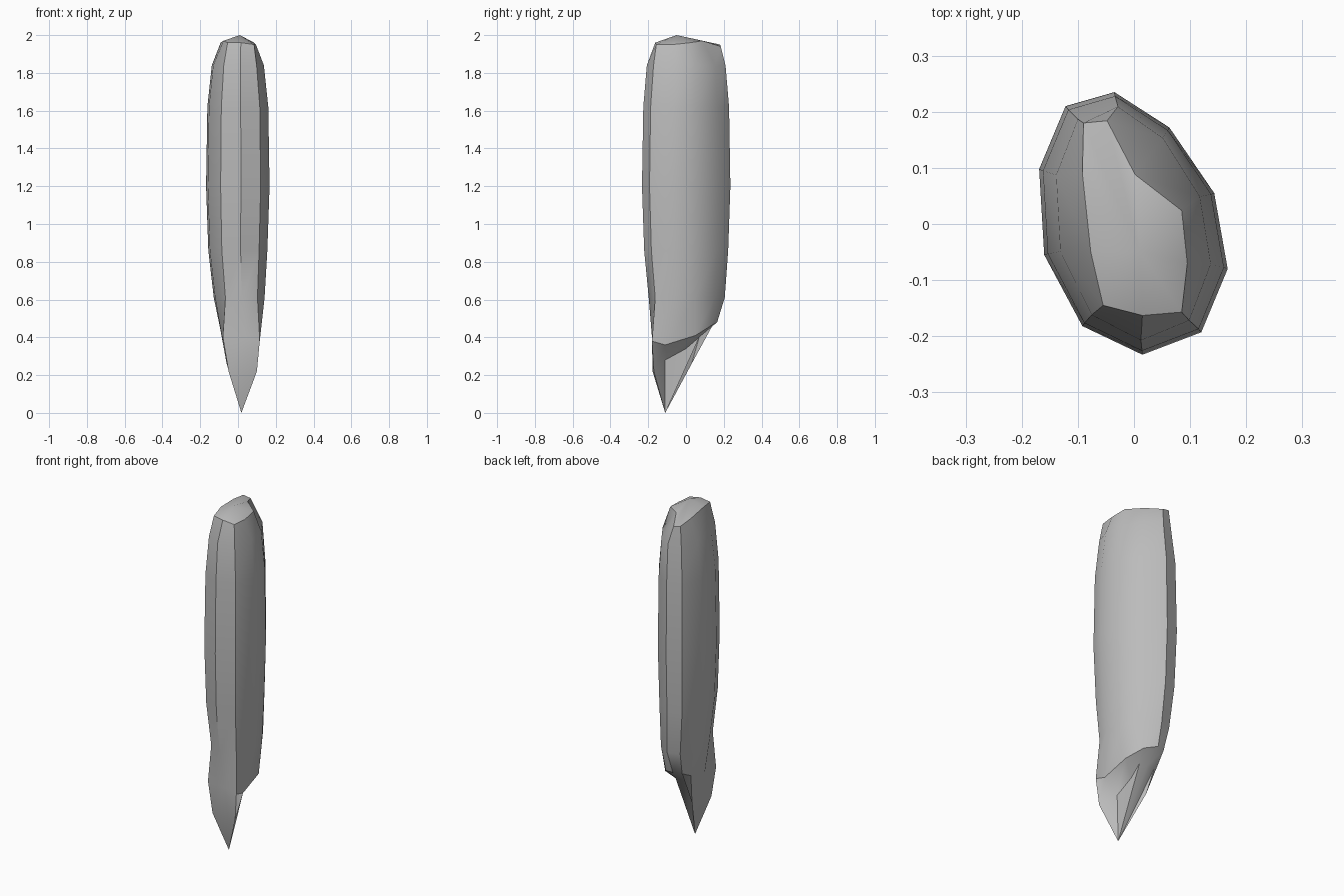
import bpy
import bmesh
import math
from mathutils import Vector

# Remove the default object only
default_cube = bpy.data.objects.get("Cube")
if default_cube:
    bpy.data.objects.remove(default_cube, do_unlink=True)

# One plain stone colour
stone = bpy.data.materials.new("stone_grey")
stone.use_nodes = True
stone_colour = (0.5, 0.5, 0.5, 1.0)
stone.diffuse_color = stone_colour
stone.node_tree.nodes["Principled BSDF"].inputs["Base Color"].default_value = stone_colour

# Ten-sided cross-section at the widest height, running clockwise from the back
outline = [(-.035, .235), (.063, .172), (.143, .055), (.167, -.08), (.12, -.193),
           (.015, -.233), (-.092, -.182), (-.16, -.055), (-.169, .098), (-.122, .21)]

# Chipped crown ring
crown = [(-.048, .184, 1.94), (.002, .088, 1.97), (.085, .024, 1.96), (.095, -.07, 1.95),
         (.085, -.157, 1.95), (.015, -.163, 1.96), (-.055, -.145, 1.96),
         (-.077, -.05, 1.97), (-.092, .09, 1.96), (-.09, .18, 1.95)]

# Body levels: height, width scale, depth scale, sideways shift, depth shift
levels = [(1.84, .82, .89, 0, 0), (1.62, .96, .97, 0, 0), (1.2, 1, 1, 0, 0),
          (.86, .93, .95, 0, 0), (.61, .8, .86, .007, .003)]

# Lower rim of the body, and the narrower root of the point beneath the notch
rim = [(-.03, .165, .48), (.04, .13, .46), (.1, .05, .41), (.11, -.11, .36),
       (.115, -.18, .38), (.04, -.18, .4), (-.08, -.165, .4),
       (-.085, -.05, .4), (-.095, .09, .45), (-.08, .15, .48)]
root = [(-.03, .07, .4), (.02, .07, .4), (.02, 0, .34), (.025, -.11, .28),
        (.1, -.17, .22), (.065, -.177, .22), (-.05, -.165, .22),
        (-.055, -.05, .25), (-.06, .03, .26), (-.08, .07, .4)]


def body_ring(height, width, depth, shift_x, shift_y):
    """Scale the widest outline to one level of the body."""
    return [(x * width + shift_x, y * depth + shift_y, height) for x, y in outline]


def add_ring(bm, points):
    return [bm.verts.new(Vector(point)) for point in points]


def bridge(bm, upper, lower):
    """Join two rings with a band of quads."""
    count = len(upper)
    for i in range(count):
        j = (i + 1) % count
        bm.faces.new((upper[i], upper[j], lower[j], lower[i]))


def close_to_point(bm, ring, point):
    """Fan a ring into a single point."""
    peak = bm.verts.new(Vector(point))
    for i, vertex in enumerate(ring):
        bm.faces.new((vertex, ring[(i + 1) % len(ring)], peak))


# Loft the stone from crown to point
bm = bmesh.new()
sections = [crown] + [body_ring(*level) for level in levels] + [rim, root]
rings = [add_ring(bm, section) for section in sections]
for upper, lower in zip(rings, rings[1:]):
    bridge(bm, upper, lower)
close_to_point(bm, rings[0], (.01, -.05, 2))
close_to_point(bm, rings[-1], (.018, -.11, 0))
bmesh.ops.recalc_face_normals(bm, faces=bm.faces[:])

mesh = bpy.data.meshes.new("pointed_stone")
bm.to_mesh(mesh)
bm.free()
mesh.materials.append(stone)
pointed_stone = bpy.data.objects.new("pointed_stone", mesh)
bpy.context.collection.objects.link(pointed_stone)

# Soften the broad sides while keeping the chipped edges sharp
bpy.ops.object.select_all(action="DESELECT")
pointed_stone.select_set(True)
bpy.context.view_layer.objects.active = pointed_stone
bpy.ops.object.shade_smooth_by_angle(angle=math.radians(35))
